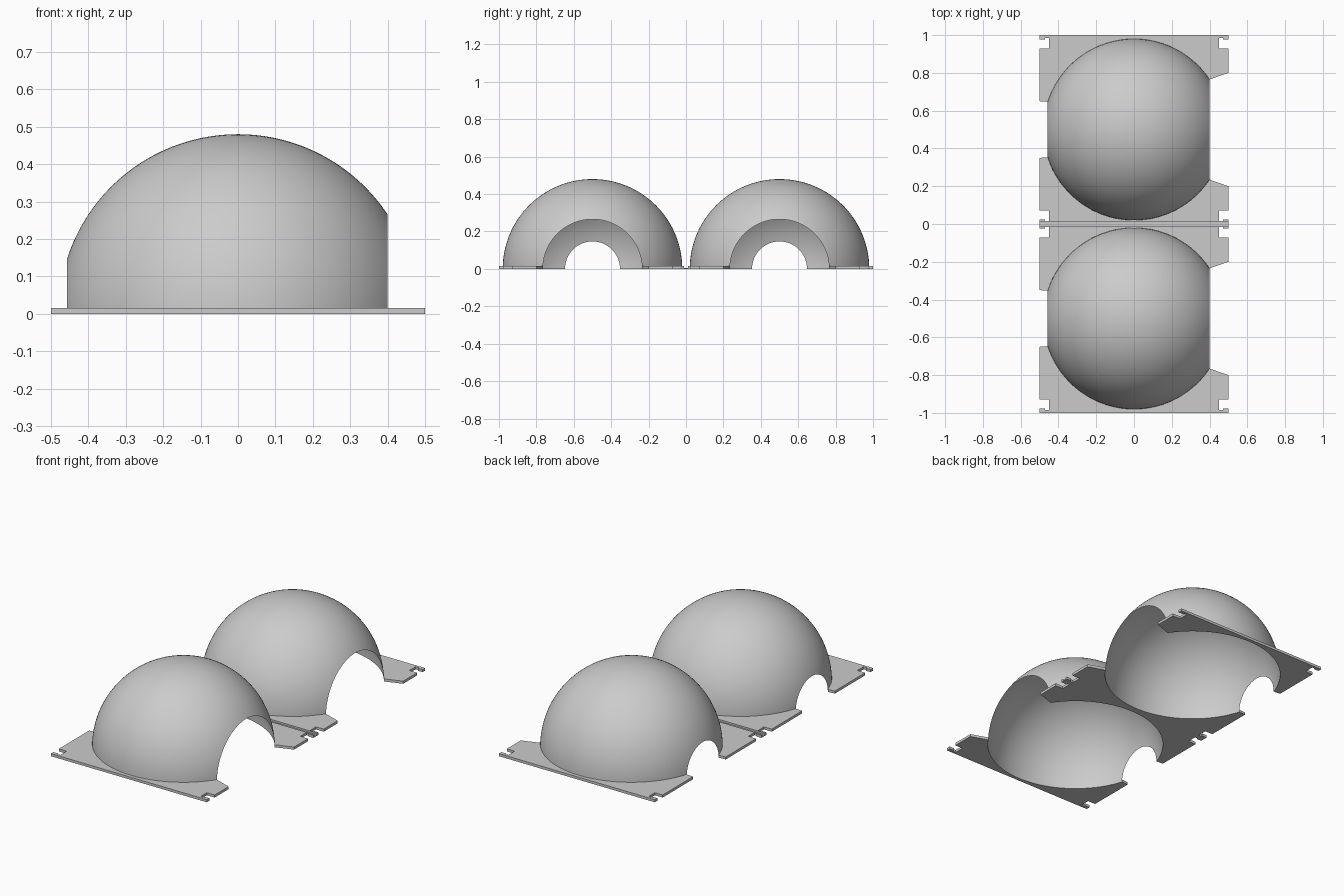
import bpy, bmesh, math

if "Cube" in bpy.data.objects:
    bpy.data.objects.remove(bpy.data.objects["Cube"])

R = 0.48            # dome radius
T = 0.015           # plate thickness
A0 = math.acos(0.40 / R)     # large opening
A1 = math.acos(-0.457 / R)   # small opening
N = 64

grey = bpy.data.materials.new("light grey")
grey.diffuse_color = (0.6, 0.6, 0.6, 1)
grey.use_nodes = True
grey.node_tree.nodes["Principled BSDF"].inputs["Base Color"].default_value = grey.diffuse_color


def finish(bm, name):
    me = bpy.data.meshes.new(name)
    bm.to_mesh(me)
    bm.free()
    me.materials.append(grey)
    ob = bpy.data.objects.new(name, me)
    bpy.context.collection.objects.link(ob)
    return ob


def dome(name, cy):
    # Thin half shell turned around the x axis, open at both ends
    bm = bmesh.new()
    rows = []
    for i in range(N + 1):
        a = A0 + (A1 - A0) * i / N
        x, r = R * math.cos(a), R * math.sin(a)
        rows.append([bm.verts.new((x, cy + r * math.cos(math.pi * j / N),
                                   r * math.sin(math.pi * j / N))) for j in range(N + 1)])
    for i in range(N):
        for j in range(N):
            f = bm.faces.new((rows[i][j], rows[i][j + 1], rows[i + 1][j + 1], rows[i + 1][j]))
            f.smooth = True
            if f.normal.dot(f.calc_center_median()) < 0:
                pass
    bm.normal_update()
    mid = rows[N // 2][N // 2]
    if mid.normal.z < 0:
        bmesh.ops.reverse_faces(bm, faces=bm.faces)
    return finish(bm, name)


def prism(name, pts, height):
    bm = bmesh.new()
    face = bm.faces.new([bm.verts.new((x, y, 0)) for x, y in pts])
    res = bmesh.ops.extrude_face_region(bm, geom=[face])
    for v in res["geom"]:
        if isinstance(v, bmesh.types.BMVert):
            v.co.z = height
    bmesh.ops.recalc_face_normals(bm, faces=bm.faces)
    return finish(bm, name)


# Flange outline on one side of a dome: curved inner edge, notched ends
EDGE = 0.488
arc = [(R * math.cos(A0 + (A1 - A0) * i / N), R * math.sin(A0 + (A1 - A0) * i / N))
       for i in range(N + 1)]
left = [(-0.457, 0.15), (-0.5, 0.15), (-0.5, 0.428), (-0.45, 0.428), (-0.45, 0.485),
        (-0.47, 0.485), (-0.47, 0.477), (-0.5, 0.477)]
right = [(0.5, 0.477), (0.47, 0.477), (0.47, 0.485), (0.45, 0.485),
         (0.45, 0.428), (0.5, 0.428), (0.5, 0.30)]

for label, cy in (("front", -0.5), ("back", 0.5)):
    dome(label + "_dome", cy)
    for s in (-1, 1):
        outer = s * cy > 0
        e = 0.5 if outer else EDGE
        outline = arc + left[1:] + [(-0.5, e), (0.5, e)] + right
        prism(label + ("_outer" if outer else "_inner") + "_flange",
              [(x, cy + s * y) for x, y in outline], T)

# Thin fold strip joining the two halves
prism("fold_strip", [(-0.5, -0.012), (0.5, -0.012), (0.5, 0.012), (-0.5, 0.012)], 0.005)
